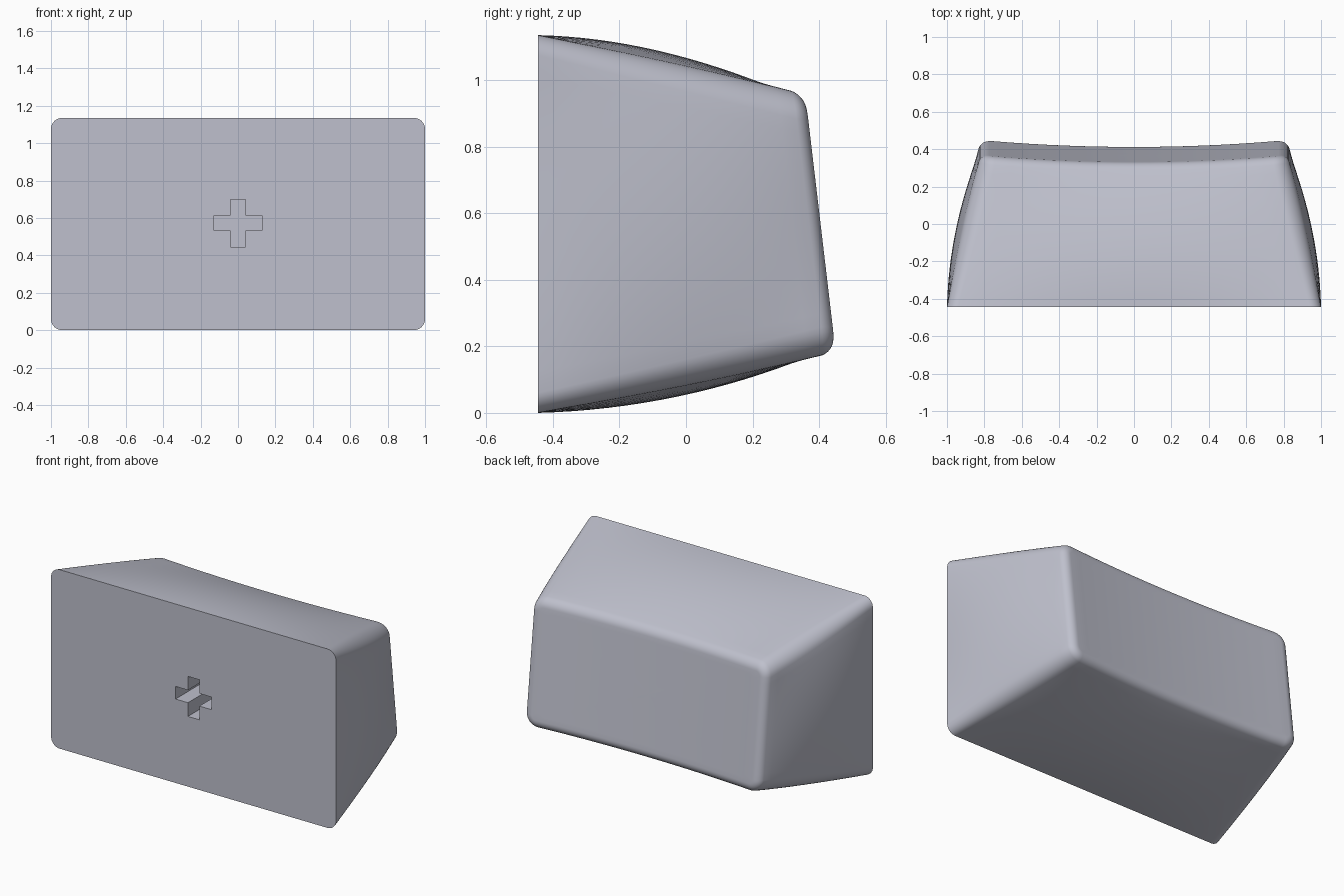
import bpy, bmesh
from math import sin, cos, pi, radians

cube = bpy.data.objects.get("Cube")
if cube:
    bpy.data.objects.remove(cube, do_unlink=True)

BASE_Y = -0.445
HEIGHT = 1.135
FILLET = 0.06
START = radians(20)

grey = bpy.data.materials.new("pale_grey")
grey.use_nodes = True
colour = (0.52, 0.53, 0.61, 1)
grey.diffuse_color = colour
grey.node_tree.nodes["Principled BSDF"].inputs["Base Color"].default_value = colour


def dish(x, z):
    """Tilted end surface, hollowed across its width."""
    return 0.45 - 0.118 * (z - 0.2) - 0.035 * (1 - (x / 0.8) ** 2)


def outline(w, h, r):
    """Rounded rectangle around the origin, with divided sides."""
    pts = []
    corners = [(1, 1), (-1, 1), (-1, -1), (1, -1)]
    for i, (sx, sz) in enumerate(corners):
        cx, cz = sx * (w - r), sz * (h - r)
        for k in range(9):
            a = (i + k / 8) * pi / 2
            pts.append((cx + r * cos(a), cz + r * sin(a)))
        nx, nz = corners[(i + 1) % 4]
        a = (i + 1) * pi / 2
        ex, ez = nx * (w - r) + r * cos(a), nz * (h - r) + r * sin(a)
        px, pz = pts[-1]
        for k in range(1, 16):
            pts.append((px + (ex - px) * k / 16, pz + (ez - pz) * k / 16))
    return pts


def section(v, inset=0.0):
    """Cross-section at v along the body: straight corners, bulging sides."""
    w = 1 - 0.17 * v - inset
    h = HEIGHT / 2 - 0.17 * v - inset
    mid = HEIGHT / 2 + 0.003 * v
    bulge = 0.15 * v * (1 - v)
    return [(x * (1 + bulge / w * (1 - (z / h) ** 2)),
             mid + z * (1 + bulge / h * (1 - (x / w) ** 2)))
            for x, z in outline(w, h, 0.06 + 0.025 * v - inset)]


# Body: bulging walls, rounded rim, dished end
bm = bmesh.new()
rings = []
rim_height = FILLET * (1 - sin(START))
for i in range(17):
    v = i / 16
    rings.append([(x, BASE_Y + v * (dish(x, z) - rim_height - BASE_Y), z)
                  for x, z in section(v)])
for i in range(1, 8):
    a = START + (pi / 2 - START) * i / 7
    inset = FILLET * (cos(START) - cos(a))
    rings.append([(x, dish(x, z) - FILLET * (1 - sin(a)), z)
                  for x, z in section(1, inset)])
mid = HEIGHT / 2 + 0.003
rim = rings[-1]
for i in range(1, 12):
    s = 1 - i / 12
    ring = [(x * s, mid + (z - mid) * s) for x, _, z in rim]
    rings.append([(x, dish(x, z), z) for x, z in ring])

loops = [[bm.verts.new(p) for p in ring] for ring in rings]
n = len(loops[0])
for a, b in zip(loops, loops[1:]):
    for k in range(n):
        m = (k + 1) % n
        bm.faces.new((a[k], a[m], b[m], b[k]))
centre = bm.verts.new((0, dish(0, mid), mid))
for k in range(n):
    bm.faces.new((loops[-1][k], loops[-1][(k + 1) % n], centre))
bm.faces.new(loops[0])
bmesh.ops.recalc_face_normals(bm, faces=bm.faces)
mesh = bpy.data.meshes.new("cap_body")
bm.to_mesh(mesh)
bm.free()
mesh.materials.append(grey)
body = bpy.data.objects.new("cap_body", mesh)
bpy.context.collection.objects.link(body)

# Cross-shaped socket cutter
bm = bmesh.new()
L, T = 0.127, 0.04
quarter = [(L, -T), (L, T), (T, T)]
cross = []
for i in range(4):
    for x, z in quarter:
        for _ in range(i):
            x, z = -z, x
        cross.append(bm.verts.new((x, BASE_Y - 0.1, z + 0.572)))
face = bm.faces.new(cross)
ext = bmesh.ops.extrude_face_region(bm, geom=[face])
moved = [g for g in ext["geom"] if isinstance(g, bmesh.types.BMVert)]
bmesh.ops.translate(bm, verts=moved, vec=(0, 0.5, 0))
bmesh.ops.recalc_face_normals(bm, faces=bm.faces)
cut_mesh = bpy.data.meshes.new("socket_cutter")
bm.to_mesh(cut_mesh)
bm.free()
cut_mesh.materials.append(grey)
cutter = bpy.data.objects.new("socket_cutter", cut_mesh)
bpy.context.collection.objects.link(cutter)
cutter.hide_render = True

# Cut the socket, then smooth
mod = body.modifiers.new("socket", 'BOOLEAN')
mod.operation = 'DIFFERENCE'
mod.solver = 'EXACT'
mod.object = cutter
for o in bpy.context.selected_objects:
    o.select_set(False)
body.select_set(True)
bpy.context.view_layer.objects.active = body
bpy.ops.object.modifier_apply(modifier="socket")
bpy.data.objects.remove(cutter, do_unlink=True)
bpy.ops.object.shade_smooth_by_angle(angle=radians(35))
